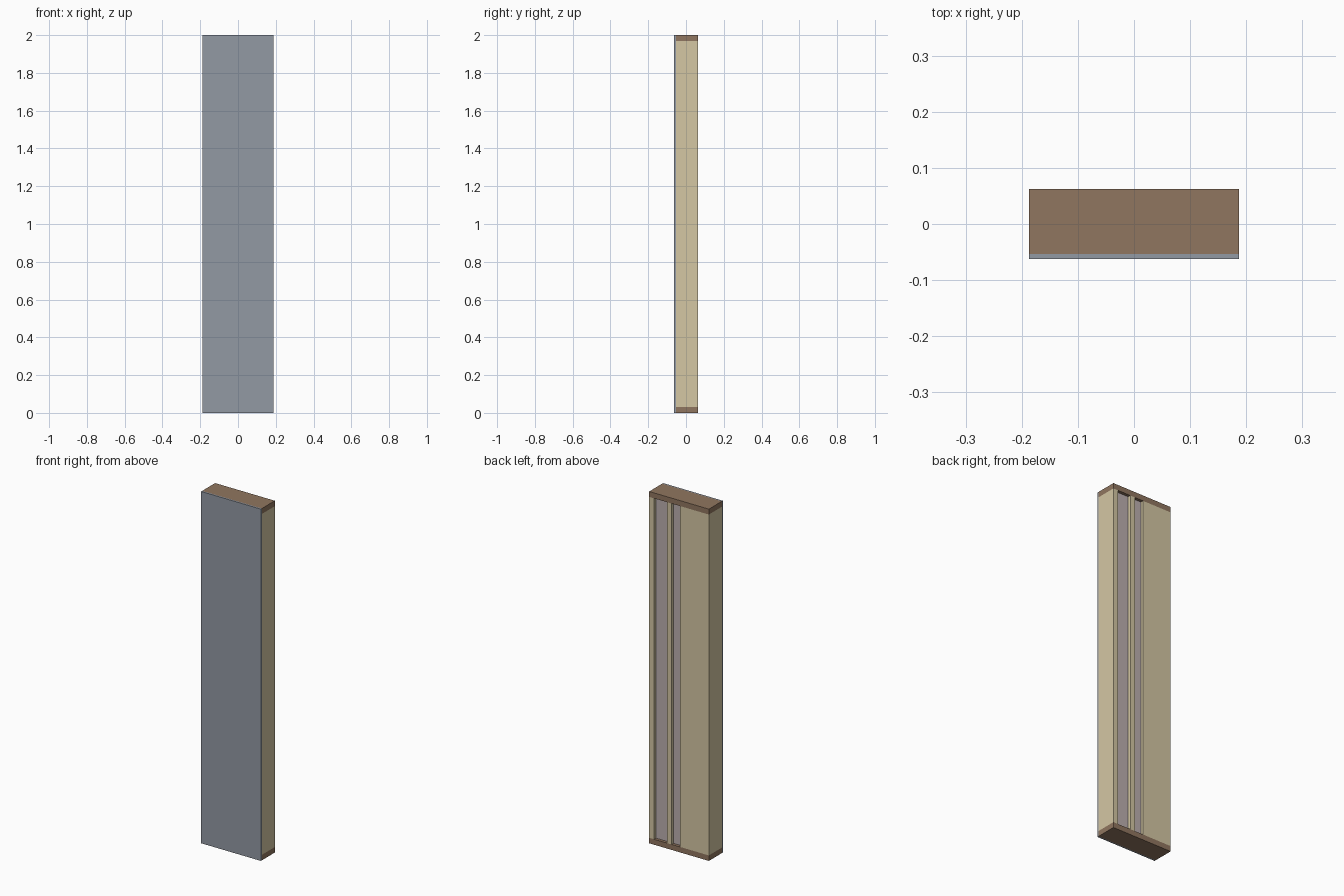
import bpy

if "Cube" in bpy.data.objects:
    bpy.data.objects.remove(bpy.data.objects["Cube"])

W, D, H = 0.375, 0.125, 2.0      # overall size
PLATE = 0.031                    # timber thickness
SHEET = 0.009                    # front board thickness
Y0, Y1 = -D / 2 + SHEET, D / 2   # frame depth range


def material(name, color):
    m = bpy.data.materials.new(name)
    m.diffuse_color = (*color, 1)
    m.use_nodes = True
    m.node_tree.nodes["Principled BSDF"].inputs["Base Color"].default_value = m.diffuse_color
    return m


def box(name, x, y, z, mat):
    """Box from (min, max) ranges on each axis."""
    bpy.ops.mesh.primitive_cube_add(size=1, location=[(a + b) / 2 for a, b in (x, y, z)])
    ob = bpy.context.object
    ob.name = name
    ob.scale = [b - a for a, b in (x, y, z)]
    bpy.ops.object.transform_apply(location=False, rotation=False, scale=True)
    ob.data.materials.append(mat)


board = material("board_grey", (0.29, 0.32, 0.37))
plate = material("plate_brown", (0.28, 0.18, 0.115))
timber = material("timber_tan", (0.66, 0.57, 0.37))
fill = material("insulation_mauve", (0.50, 0.43, 0.43))

full_x = (-W / 2, W / 2)

# Front board and the top and bottom plates
box("front_board", full_x, (-D / 2, Y0), (0, H), board)
box("bottom_plate", full_x, (Y0, Y1), (0, PLATE), plate)
box("top_plate", full_x, (Y0, Y1), (H - PLATE, H), plate)

# Uprights: wide stud pack, middle stud, end stud
inner_z = (PLATE, H - PLATE)
uprights = [("stud_pack", -W / 2, -0.007), ("middle_stud", 0.046, 0.077),
            ("end_stud", W / 2 - PLATE, W / 2)]
for name, a, b in uprights:
    box(name, (a, b), (Y0, Y1), inner_z, timber)

# Insulation between uprights, slightly recessed from the back
for i, (left, right) in enumerate(zip(uprights, uprights[1:])):
    box(f"insulation_{i + 1}", (left[2], right[1]), (Y0, Y1 - 0.017), inner_z, fill)
